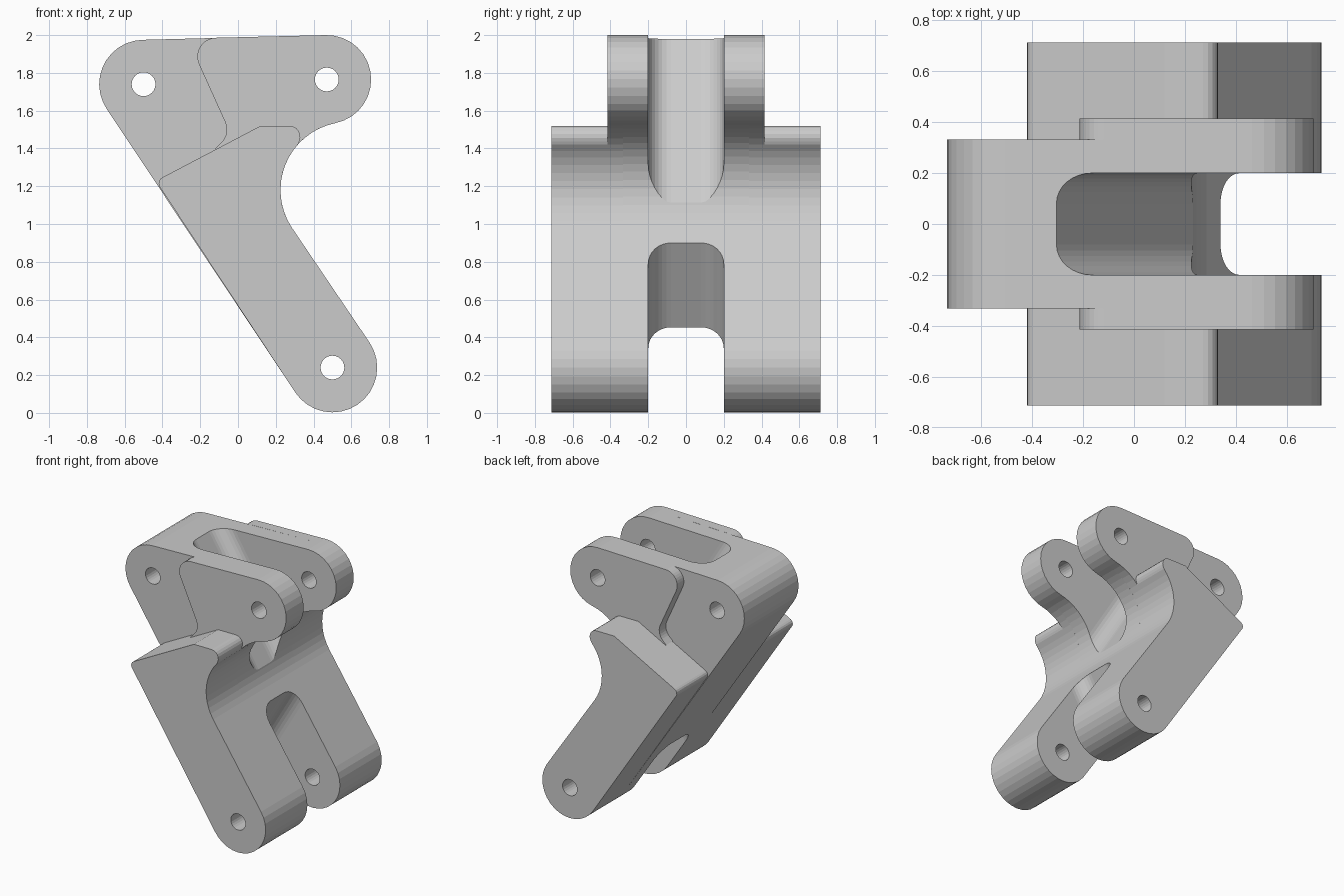
import bpy, bmesh, math
from mathutils import Vector

cube = bpy.data.objects.get("Cube")
if cube:
    bpy.data.objects.remove(cube, do_unlink=True)

grey = bpy.data.materials.new("light_grey")
grey.use_nodes = True
grey.diffuse_color = (0.6, 0.6, 0.6, 1)
grey.node_tree.nodes["Principled BSDF"].inputs["Base Color"].default_value = (0.6, 0.6, 0.6, 1)

X, Y, Z = Vector((1, 0, 0)), Vector((0, 1, 0)), Vector((0, 0, 1))


def arc(centre, r, a0, a1, step=11):
    """Points along a circular arc, angles in degrees."""
    n = max(2, round(abs(a1 - a0) / step))
    angles = [math.radians(a0 + (a1 - a0) * i / n) for i in range(n + 1)]
    return [(centre[0] + r * math.cos(a), centre[1] + r * math.sin(a)) for a in angles]


def prism(name, outline, u, v, start, end):
    """Extrude an outline drawn on axes u, v from start to end."""
    bm = bmesh.new()
    rings = [[bm.verts.new(o + u * a + v * b) for a, b in outline] for o in (start, end)]
    bm.faces.new(rings[0])
    bm.faces.new(rings[1][::-1])
    n = len(outline)
    for i in range(n):
        j = (i + 1) % n
        bm.faces.new((rings[0][i], rings[0][j], rings[1][j], rings[1][i]))
    bmesh.ops.recalc_face_normals(bm, faces=bm.faces)
    mesh = bpy.data.meshes.new(name)
    bm.to_mesh(mesh)
    bm.free()
    mesh.materials.append(grey)
    obj = bpy.data.objects.new(name, mesh)
    bpy.context.collection.objects.link(obj)
    return obj


def cut(obj, cutter):
    """Subtract the cutter, then discard it."""
    mod = obj.modifiers.new("cut", 'BOOLEAN')
    mod.operation, mod.solver, mod.object = 'DIFFERENCE', 'EXACT', cutter
    cutter.hide_render = True
    deps = bpy.context.evaluated_depsgraph_get()
    mesh = bpy.data.meshes.new_from_object(obj.evaluated_get(deps))
    obj.modifiers.clear()
    obj.data = mesh
    bpy.data.objects.remove(cutter, do_unlink=True)


def drill(obj, centre):
    cut(obj, prism("hole_cutter", arc(centre, 0.063, 0, 345, 15), X, Z, -Y, Y))


def cut_slot(obj, top, bottom, side, before, after):
    """Slot with a filleted end wall running from top to bottom."""
    p, q = Vector((top[0], 0, top[1])), Vector((bottom[0], 0, bottom[1]))
    d = (q - p).normalized()
    u = Y.cross(d) * side
    w, r = 0.2, 0.12
    outline = [(1.3, -w)] + arc((r, r - w), r, 270, 180) + arc((r, w - r), r, 180, 90) + [(1.3, w)]
    cut(obj, prism("slot_cutter", outline, u, Y, p - d * before, q + d * after))


# Pivot centres and the concave throat
left_pivot, right_pivot, foot_pivot = (-0.5, 1.74), (0.47, 1.765), (0.5, 0.24)
throat, R = (0.586, 1.18), 0.361
lean = math.degrees(math.atan2(1, 1.5))

foot_arc = arc(foot_pivot, 0.237, lean - 180, lean)
knuckle_arc = arc(right_pivot, 0.235, -78.8, 91.5)

# Core body
core = prism("core_body",
             foot_arc + arc(throat, R, 180 + lean, 101.2, 7) + knuckle_arc[1:]
             + arc(left_pivot, 0.235, 91.5, 180 + lean),
             X, Z, Y * -0.333, Y * 0.333)
cut_slot(core, (-0.305, 1.98), (0.24, 1.1), -1, 0.3, 0.08)
cut_slot(core, (0.34, 0.9), (0.075, 0.455), -1, 0.3, 0.4)
for pivot in (left_pivot, right_pivot, foot_pivot):
    drill(core, pivot)

# Side outlines: broad leg and raised upper knuckle
leg_outline = (foot_arc + arc(throat, R, 180 + lean, 138, 7)
               + arc((0.272, 1.462), 0.058, -25, 90, 20) + [(0.12, 1.52)]
               + arc((-0.385, 1.215), 0.035, 117, 207, 20))
knuckle_outline = (arc(throat, R, 138, 101.2, 7) + knuckle_arc[1:]
                   + arc((-0.115, 1.886), 0.1, 93, 205)
                   + arc((-0.16, 1.5), 0.1, 25, -50) + [(-0.12, 1.4), (0, 1.3), (0.2, 1.3)])

for side, s in (("front", -1), ("back", 1)):
    leg = prism(side + "_leg", leg_outline, X, Z, Y * s * 0.333, Y * s * 0.713)
    drill(leg, foot_pivot)
    knuckle = prism(side + "_knuckle", knuckle_outline, X, Z, Y * s * 0.333, Y * s * 0.415)
    drill(knuckle, right_pivot)
